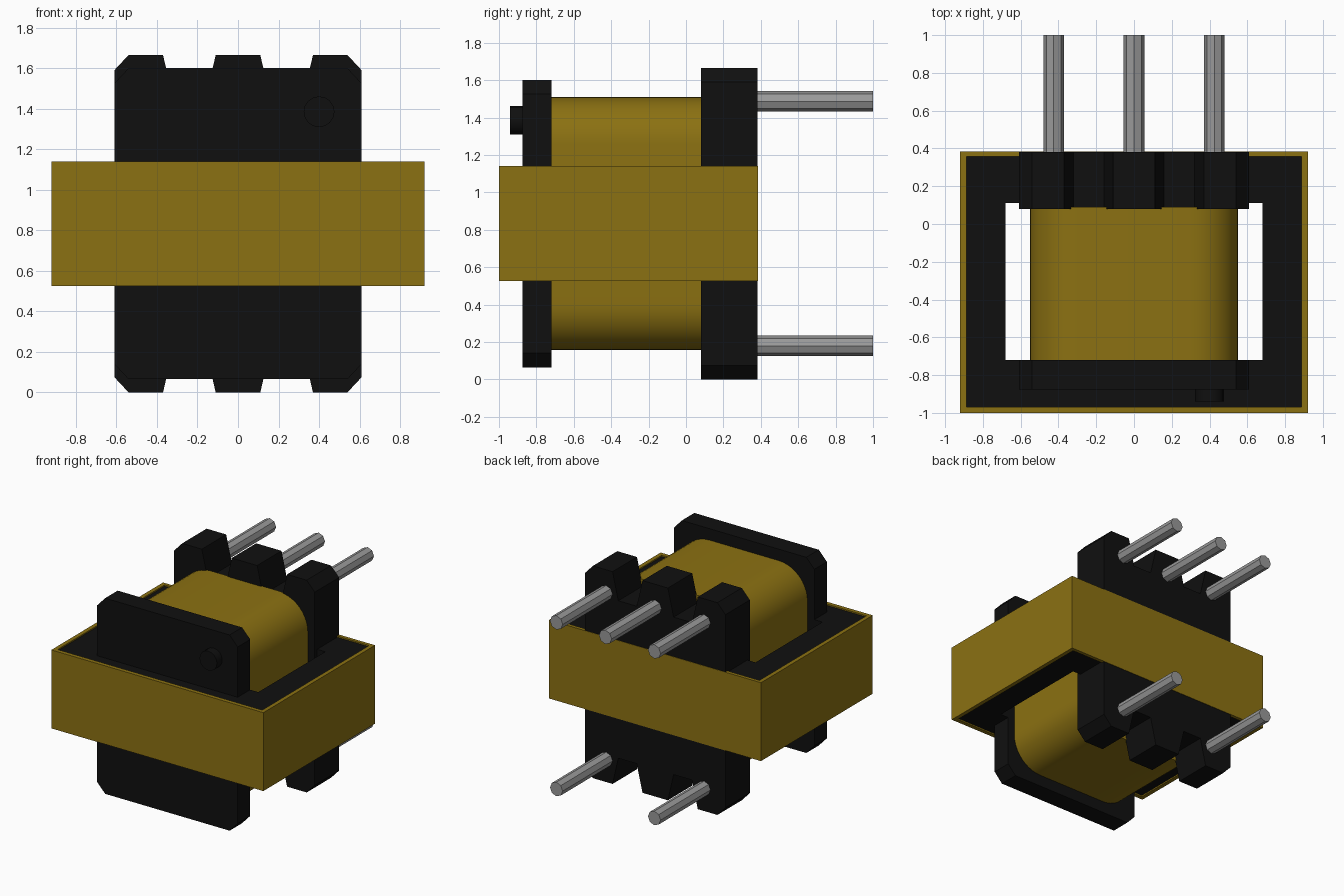
import bpy
import bmesh
import math

if "Cube" in bpy.data.objects:
    bpy.data.objects.remove(bpy.data.objects["Cube"], do_unlink=True)


def make_material(name, color):
    mat = bpy.data.materials.new(name)
    mat.use_nodes = True
    rgba = (*color, 1)
    mat.diffuse_color = rgba
    mat.node_tree.nodes["Principled BSDF"].inputs["Base Color"].default_value = rgba
    return mat


gold = make_material("gold_tape", (0.26, 0.165, 0.006))
black = make_material("black_plastic", (0.005, 0.005, 0.005))
steel = make_material("pin_grey", (0.32, 0.32, 0.32))


def finish(name, bm, mat, smooth=False):
    bmesh.ops.recalc_face_normals(bm, faces=bm.faces)
    mesh = bpy.data.meshes.new(name)
    bm.to_mesh(mesh)
    bm.free()
    mesh.materials.append(mat)
    obj = bpy.data.objects.new(name, mesh)
    bpy.context.collection.objects.link(obj)
    if smooth:
        bpy.ops.object.select_all(action="DESELECT")
        obj.select_set(True)
        bpy.context.view_layer.objects.active = obj
        bpy.ops.object.shade_smooth_by_angle(angle=math.radians(30))
    return obj


def prism(name, profile, y0, y1, mat, smooth=False):
    """Extrude an (x, z) outline from y0 to y1."""
    bm = bmesh.new()
    face = bm.faces.new([bm.verts.new((x, y0, z)) for x, z in profile])
    ext = bmesh.ops.extrude_face_region(bm, geom=[face])["geom"]
    verts = [g for g in ext if isinstance(g, bmesh.types.BMVert)]
    bmesh.ops.translate(bm, verts=verts, vec=(0, y1 - y0, 0))
    return finish(name, bm, mat, smooth)


def frame(name, outer, inner, z0, z1, mat):
    """Rectangular ring; rectangles are (half width, y min, y max)."""
    bm = bmesh.new()
    loops = []
    for w, ya, yb in (outer, inner):
        for z in (z0, z1):
            corners = ((-w, ya), (w, ya), (w, yb), (-w, yb))
            loops.append([bm.verts.new((x, y, z)) for x, y in corners])
    out_low, out_top, in_low, in_top = loops
    for a, b in ((out_low, out_top), (out_top, in_top), (in_top, in_low), (in_low, out_low)):
        for i in range(4):
            j = (i + 1) % 4
            bm.faces.new((a[i], a[j], b[j], b[i]))
    return finish(name, bm, mat)


def circle(cx, cz, radius, sides):
    steps = [2 * math.pi * i / sides for i in range(sides)]
    return [(cx + radius * math.cos(a), cz + radius * math.sin(a)) for a in steps]


def rounded_rect(half_w, z0, z1, radius, steps):
    points = []
    centres = ((half_w - radius, z1 - radius), (radius - half_w, z1 - radius),
               (radius - half_w, z0 + radius), (half_w - radius, z0 + radius))
    for quarter, (cx, cz) in enumerate(centres):
        for i in range(steps + 1):
            a = math.pi / 2 * (quarter + i / steps)
            points.append((cx + radius * math.cos(a), cz + radius * math.sin(a)))
    return points


def mirrored_outline(quarter, mid):
    """Mirror an upper-right outline across x = 0 and z = mid."""
    upper = quarter + [(-x, z) for x, z in reversed(quarter)]
    return upper + [(x, 2 * mid - z) for x, z in reversed(upper)]


MID = 0.8325

# Magnetic core with its window, wrapped by the tape band
frame("core", (0.89, -0.97, 0.36), (0.68, -0.72, 0.11), 0.535, 1.13, black)
frame("tape_band", (0.92, -1.0, 0.385), (0.888, -0.968, 0.358), 0.525, 1.14, gold)

# Winding around the bobbin
prism("winding", rounded_rect(0.55, 0.157, 1.51, 0.25, 10), -0.73, 0.09, gold, True)

# Front flange with cut corners and a round marker nub
flange = mirrored_outline([(0.61, 1.525), (0.54, 1.6)], MID)
prism("front_flange", flange, -0.875, -0.72, black)
prism("marker_nub", circle(0.4, 1.385, 0.076, 16), -0.94, -0.87, black, True)

# Rear pin block with three tapered teeth above and below
teeth = [(0.61, 1.59), (0.54, 1.665), (0.37, 1.665), (0.32, 1.45), (0.16, 1.45), (0.11, 1.665)]
prism("rear_pin_block", mirrored_outline(teeth, MID), 0.08, 0.382, black)

# Terminal pins: three above, two below
for level, z, columns in (("upper", 1.487, (-0.425, 0, 0.425)), ("lower", 0.18, (-0.425, 0.425))):
    for i, x in enumerate(columns):
        prism(f"{level}_pin_{i + 1}", circle(x, z, 0.055, 8), 0.3, 1.0, steel)
